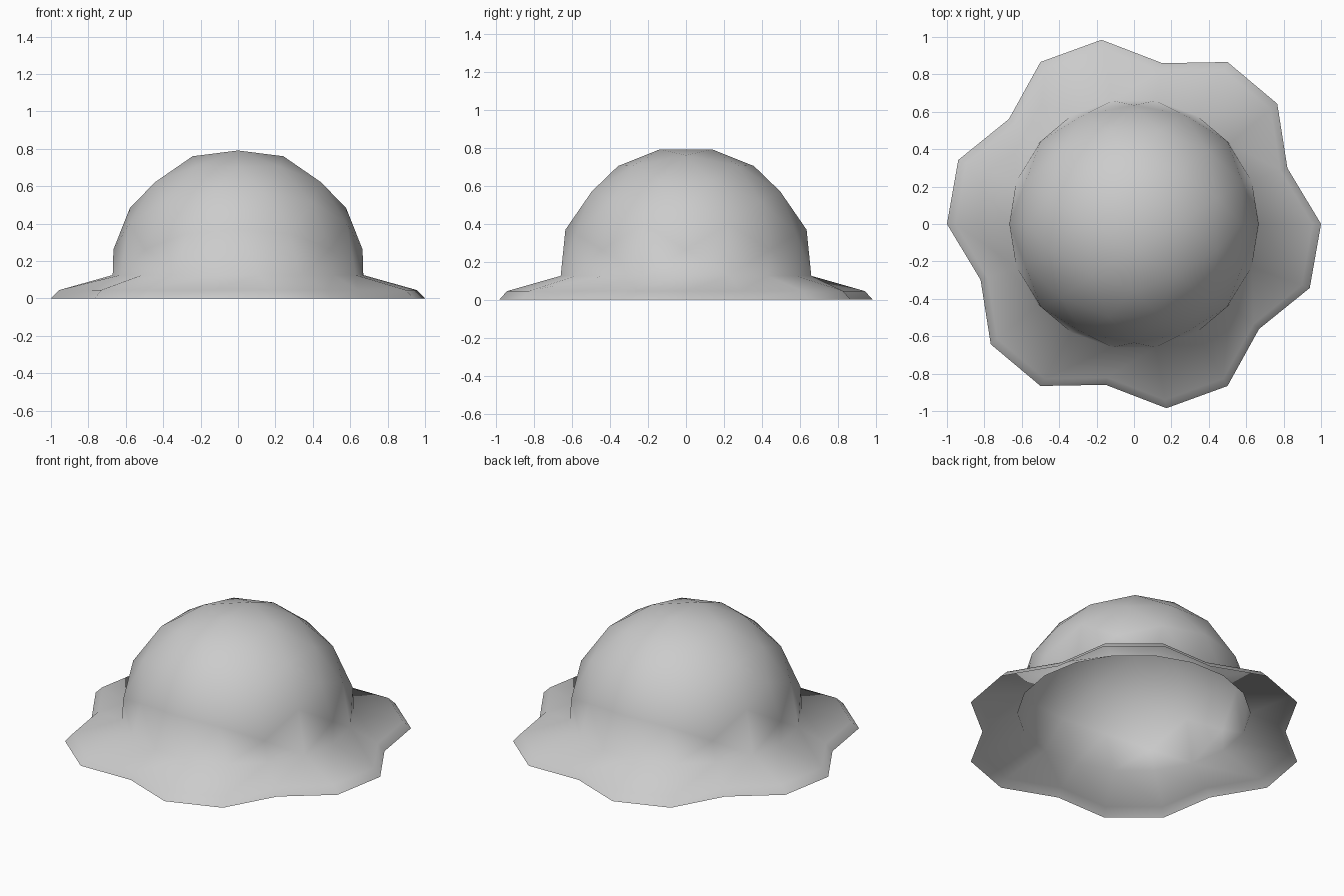
import bpy, bmesh
from math import atan2, cos, sin, radians, degrees, sqrt
from mathutils import Vector

old = bpy.data.objects.get("Cube")
if old:
    bpy.data.objects.remove(old, do_unlink=True)

RADIUS, WAIST_Z, WAIST_R = 0.68, 0.125, 0.67
PHI = (1 + sqrt(5)) / 2

grey = bpy.data.materials.new("light_grey")
grey.use_nodes = True
grey.diffuse_color = (0.6, 0.6, 0.6, 1)
grey.node_tree.nodes["Principled BSDF"].inputs["Base Color"].default_value = (0.6, 0.6, 0.6, 1)

bm = bmesh.new()

# Dome: icosahedron with an edge on top, each edge split in three, pushed to a sphere
for a in (-1, 1):
    for b in (-PHI, PHI):
        for co in ((0, a, b), (a, b, 0), (b, 0, a)):
            bm.verts.new(co)
bmesh.ops.convex_hull(bm, input=bm.verts[:])
bmesh.ops.subdivide_edges(bm, edges=bm.edges[:], cuts=2, use_grid_fill=True)
for v in bm.verts:
    v.co = v.co.normalized() * RADIUS

# Keep the upper half only
bmesh.ops.bisect_plane(bm, geom=bm.verts[:] + bm.edges[:] + bm.faces[:], dist=0.0001,
                       plane_co=(0, 0, 0), plane_no=(0, 0, 1), clear_inner=True)
for v in bm.verts:
    v.co.z += WAIST_Z


def step_of(v):
    """Index of the nearest of the 18 spokes."""
    return round(degrees(atan2(v.co.y, v.co.x)) / 20) % 18


def place_ring(verts, radius, z, wavy):
    """Snap a ring to the spokes; every third spoke dips inward when wavy."""
    for v in verts:
        i = step_of(v)
        r = radius * (0.873 if wavy and i % 3 == 1 else 1)
        v.co = Vector((r * cos(radians(i * 20)), r * sin(radians(i * 20)), z))


# Round waist, then the wavy brim and its turned-down lip
rim = [e for e in bm.edges if e.is_boundary]
place_ring({v for e in rim for v in e.verts}, WAIST_R, WAIST_Z, False)
for radius, z in ((0.955, 0.045), (1.0, 0.0)):
    geom = bmesh.ops.extrude_edge_only(bm, edges=rim)["geom"]
    place_ring([g for g in geom if isinstance(g, bmesh.types.BMVert)], radius, z, True)
    rim = [e for e in bm.edges if e.is_boundary]

# Outward normals on the open shell
bmesh.ops.recalc_face_normals(bm, faces=bm.faces[:])
top = max(bm.faces, key=lambda f: f.calc_center_median().z)
if top.normal.z < 0:
    bmesh.ops.reverse_faces(bm, faces=bm.faces[:])
for f in bm.faces:
    f.smooth = True

mesh = bpy.data.meshes.new("dome_with_wavy_brim")
bm.to_mesh(mesh)
bm.free()
mesh.materials.append(grey)
obj = bpy.data.objects.new("dome_with_wavy_brim", mesh)
bpy.context.collection.objects.link(obj)
